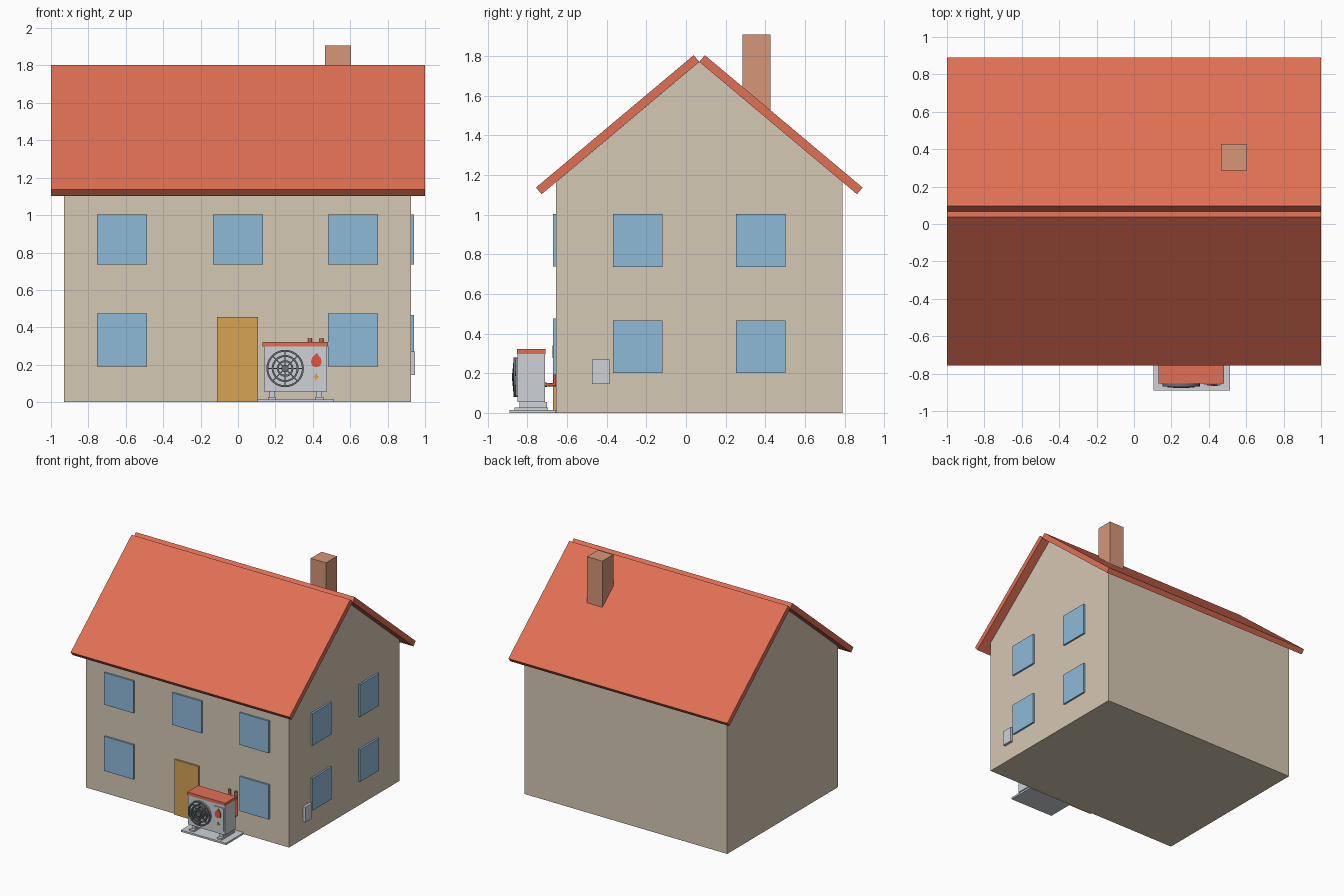
import bpy, bmesh, math
from mathutils import Vector

cube = bpy.data.objects.get("Cube")
if cube:
    bpy.data.objects.remove(cube, do_unlink=True)


def material(name, rgb):
    linear = [(c / 255 / 12.92) if c < 11 else ((c / 255 + 0.055) / 1.055) ** 2.4 for c in rgb]
    mat = bpy.data.materials.new(name)
    mat.use_nodes = True
    mat.diffuse_color = (*linear, 1)
    mat.node_tree.nodes["Principled BSDF"].inputs["Base Color"].default_value = (*linear, 1)
    return mat


WALL = material("beige render", (213, 200, 179))
ROOF = material("terracotta", (225, 112, 85))
GLASS = material("window blue", (143, 186, 217))
DOOR = material("ochre wood", (214, 163, 85))
BRICK = material("chimney brick", (214, 150, 120))
METAL = material("light grey metal", (205, 210, 215))
DARK = material("dark grey grille", (105, 110, 115))
COPPER = material("pipe red", (214, 95, 68))
FLAME = material("flame red", (225, 85, 60))
BOLT = material("bolt orange", (240, 160, 60))


def finish(name, bm, mat, smooth=False):
    bmesh.ops.recalc_face_normals(bm, faces=bm.faces)
    mesh = bpy.data.meshes.new(name)
    bm.to_mesh(mesh)
    bm.free()
    mesh.materials.append(mat)
    obj = bpy.data.objects.new(name, mesh)
    bpy.context.collection.objects.link(obj)
    if smooth:
        bpy.ops.object.select_all(action='DESELECT')
        obj.select_set(True)
        bpy.context.view_layer.objects.active = obj
        bpy.ops.object.shade_smooth_by_angle()
    return obj


def prism(name, points, axis, start, end, mat):
    """Extrude a closed 2D outline along the named axis."""
    bm = bmesh.new()
    place = (lambda a, b: (start, a, b)) if axis == 'x' else (lambda a, b: (a, start, b))
    face = bm.faces.new([bm.verts.new(place(a, b)) for a, b in points])
    ext = bmesh.ops.extrude_face_region(bm, geom=[face])
    verts = [v for v in ext["geom"] if isinstance(v, bmesh.types.BMVert)]
    move = Vector((end - start, 0, 0) if axis == 'x' else (0, end - start, 0))
    bmesh.ops.translate(bm, verts=verts, vec=move)
    return finish(name, bm, mat)


def box(name, xs, ys, zs, mat):
    outline = [(xs[0], zs[0]), (xs[1], zs[0]), (xs[1], zs[1]), (xs[0], zs[1])]
    return prism(name, outline, 'y', ys[0], ys[1], mat)


def ring(name, centre, outer, inner, back, front, mat, sides=32):
    """Flat annulus facing the front; an inner radius of zero makes a disc."""
    def circle(r, y):
        return [bm.verts.new((centre[0] + r * math.cos(2 * math.pi * i / sides), y,
                              centre[1] + r * math.sin(2 * math.pi * i / sides))) for i in range(sides)]
    bm = bmesh.new()
    loops = [circle(outer, back), circle(outer, front)]
    if inner:
        loops += [circle(inner, front), circle(inner, back)]
        loops.append(loops[0])
    else:
        bm.faces.new(loops[0])
        bm.faces.new(loops[1])
    for a, b in zip(loops, loops[1:]):
        for i in range(sides):
            j = (i + 1) % sides
            bm.faces.new((a[i], a[j], b[j], b[i]))
    return finish(name, bm, mat, True)


def pipe(name, path, radius, mat):
    curve = bpy.data.curves.new(name, 'CURVE')
    curve.dimensions = '3D'
    curve.bevel_depth = radius
    curve.bevel_resolution = 2
    curve.use_fill_caps = True
    spline = curve.splines.new('POLY')
    spline.points.add(len(path) - 1)
    for point, co in zip(spline.points, path):
        point.co = (*co, 1)
    curve.materials.append(mat)
    obj = bpy.data.objects.new(name, curve)
    bpy.context.collection.objects.link(obj)


# House walls with gables
RIDGE_Y, RIDGE_Z = 0.067, 1.77
WALL_F, WALL_B, WALL_R = -0.655, 0.79, 0.925
SLOPE = math.radians(40)
eave_z = RIDGE_Z - (WALL_B - RIDGE_Y) * math.tan(SLOPE)
prism("house_walls", [(WALL_F, 0), (WALL_B, 0), (WALL_B, eave_z),
                      (RIDGE_Y, RIDGE_Z), (WALL_F, eave_z)], 'x', -0.93, WALL_R, WALL)

# Two roof slabs meeting at the ridge
LENGTH, THICK = 1.038, 0.044
for name, side in (("front_roof", -1), ("back_roof", 1)):
    down = Vector((side * math.cos(SLOPE), -math.sin(SLOPE)))
    out = Vector((side * math.sin(SLOPE), math.cos(SLOPE)))
    top = Vector((RIDGE_Y, RIDGE_Z))
    outline = [top, top + down * LENGTH, top + down * LENGTH + out * THICK, top + out * THICK]
    prism(name, outline, 'x', -1, 1, ROOF)

# Chimney
box("chimney", (0.465, 0.605), (0.285, 0.427), (1.45, 1.907), BRICK)

# Windows on the front and the left side
for i, x in enumerate((-0.62, 0, 0.615)):
    box(f"front_upper_window_{i}", (x - 0.134, x + 0.134), (-0.67, WALL_F), (0.737, 1.002), GLASS)
    if i != 1:
        box(f"front_lower_window_{i}", (x - 0.134, x + 0.134), (-0.67, WALL_F), (0.19, 0.475), GLASS)
for i, y in enumerate((-0.243, 0.377)):
    for level, z in (("lower", 0.333), ("upper", 0.869)):
        box(f"side_{level}_window_{i}", (WALL_R, 0.94), (y - 0.124, y + 0.124),
            (z - 0.133, z + 0.133), GLASS)

# Door and meter box
box("front_door", (-0.113, 0.107), (-0.67, WALL_F), (0, 0.456), DOOR)
box("meter_box", (WALL_R, 0.947), (-0.474, -0.385), (0.145, 0.27), METAL)

# Heat pump: base, feet, cabinet and lid
box("pump_base", (0.103, 0.513), (-0.89, -0.658), (0, 0.015), METAL)
for i, x in enumerate((0.182, 0.435)):
    box(f"pump_foot_{i}", (x - 0.022, x + 0.022), (-0.865, -0.695), (0.015, 0.028), METAL)
    box(f"pump_leg_{i}", (x - 0.014, x + 0.014), (-0.84, -0.7), (0.028, 0.056), METAL)
box("pump_cabinet", (0.138, 0.476), (-0.85, -0.71), (0.056, 0.298), METAL)
box("pump_lid", (0.132, 0.48), (-0.852, -0.708), (0.298, 0.322), ROOF)

# Fan with concentric grille and spokes
FAN = (0.252, 0.18)
ring("fan_plate", FAN, 0.1, 0, -0.85, -0.856, METAL)
for i, r in enumerate((0.1, 0.072, 0.044)):
    ring(f"fan_ring_{i}", FAN, r, r - 0.01, -0.855, -0.87 - 0.003 * i, DARK)
ring("fan_hub", FAN, 0.02, 0, -0.855, -0.878, DARK, 16)
for i in range(8):
    a = i * math.pi / 4
    u, v = Vector((math.cos(a), math.sin(a))), Vector((-math.sin(a), math.cos(a))) * 0.003
    c = Vector(FAN)
    prism(f"fan_spoke_{i}", [c + u * 0.015 - v, c + u * 0.095 - v, c + u * 0.095 + v,
                             c + u * 0.015 + v], 'y', -0.855, -0.869, DARK)

# Control panel with flame and bolt symbols
box("control_panel", (0.375, 0.468), (-0.857, -0.85), (0.088, 0.277), METAL)
flame = [(0, -0.038), (0.02, -0.032), (0.029, -0.014), (0.026, 0.008), (0.016, 0.02),
         (0.004, 0.038), (-0.008, 0.026), (-0.022, 0.012), (-0.029, -0.01), (-0.02, -0.032)]
bolt = [(0.006, 0.024), (-0.017, -0.004), (-0.003, -0.004), (-0.008, -0.024),
        (0.017, 0.005), (0.003, 0.005)]
for name, shape, z, mat in (("flame_symbol", flame, 0.225, FLAME), ("bolt_symbol", bolt, 0.135, BOLT)):
    prism(name, [(0.418 + a, z + b) for a, b in shape], 'y', -0.857, -0.863, mat)

# Pipes from the pump rising along the wall
for i, x in enumerate((0.385, 0.446)):
    pipe(f"pump_pipe_{i}", [(x, -0.715, 0.142), (x, -0.662, 0.142), (x, -0.662, 0.34)], 0.011, COPPER)
